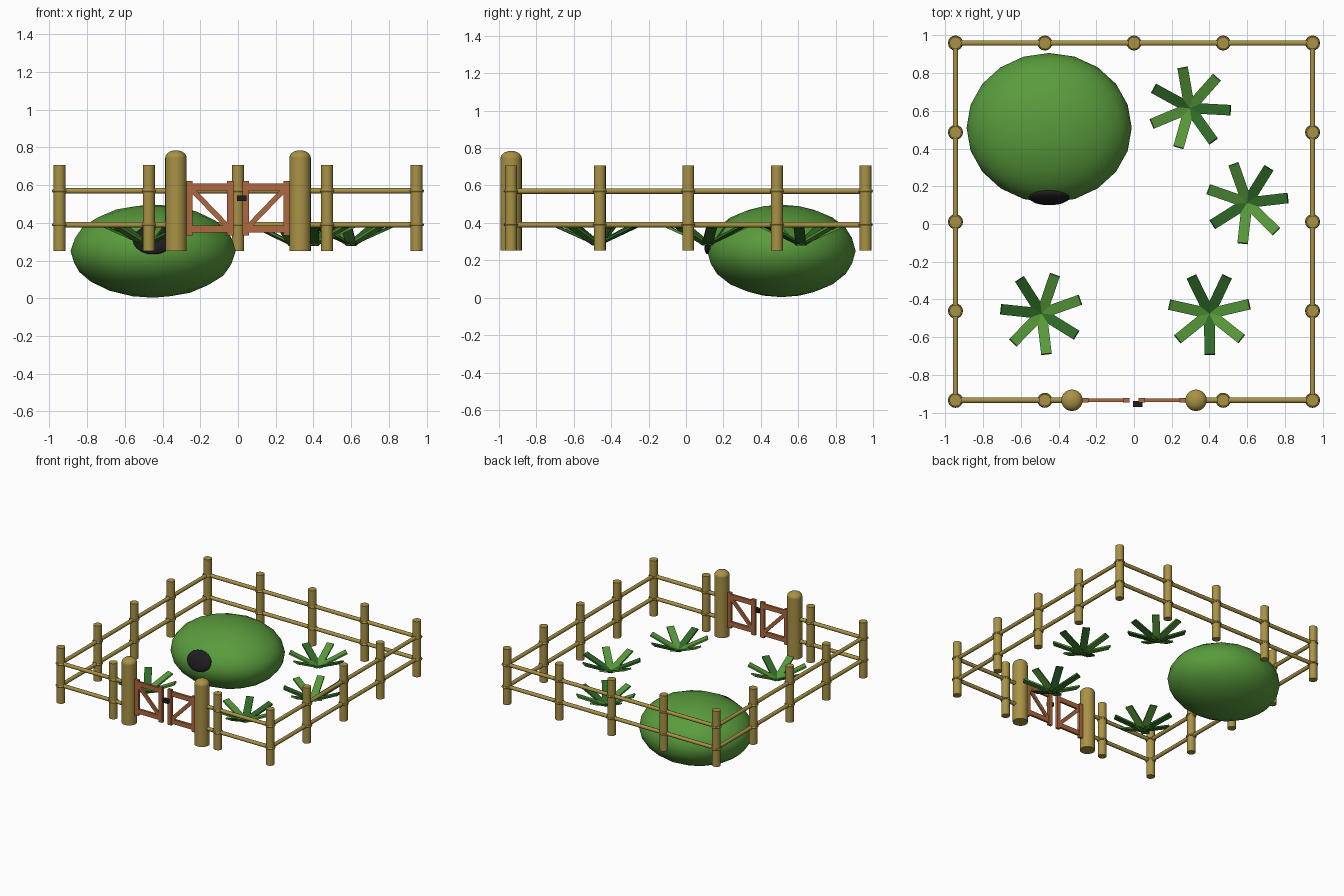
import bpy, math
from mathutils import Vector, Matrix

if "Cube" in bpy.data.objects:
    bpy.data.objects.remove(bpy.data.objects["Cube"])


def material(name, rgb):
    m = bpy.data.materials.new(name)
    m.diffuse_color = (*rgb, 1)
    m.use_nodes = True
    m.node_tree.nodes["Principled BSDF"].inputs["Base Color"].default_value = m.diffuse_color
    return m


WOOD = material("khaki wood", (0.40, 0.29, 0.06))
GATE = material("orange brown wood", (0.42, 0.14, 0.05))
BUSH = material("bush green", (0.10, 0.33, 0.045))
LIGHT = material("light leaf green", (0.095, 0.32, 0.042))
DARK = material("dark leaf green", (0.028, 0.145, 0.02))
BLACK = material("near black", (0.013, 0.013, 0.015))


def finish(name, mat, smooth=True):
    o = bpy.context.object
    o.name = name
    o.data.materials.append(mat)
    if smooth:
        bpy.ops.object.shade_smooth_by_angle(angle=math.radians(40))
    return o


def rod(name, a, b, r, mat, sides=16):
    a, b = Vector(a), Vector(b)
    d = b - a
    bpy.ops.mesh.primitive_cylinder_add(vertices=sides, radius=r, depth=d.length, location=(a + b) / 2,
                                        rotation=d.to_track_quat('Z', 'Y').to_euler())
    return finish(name, mat)


def box(name, center, size, mat, rot=(0, 0, 0)):
    bpy.ops.mesh.primitive_cube_add(size=1, location=center, rotation=rot)
    bpy.context.object.scale = size
    return finish(name, mat, False)


X, Y0, Y1 = 0.947, -0.935, 0.96      # fence lines
BASE, TOP = 0.252, 0.706
RAILS = (0.39, 0.57)
GATE_X = 0.329

# fence posts with a binding ring at each rail
steps = [i / 4 for i in range(5)]
spots = set()
for t in steps:
    x, y = round(-X + 2 * X * t, 3), round(Y0 + (Y1 - Y0) * t, 3)
    spots |= {(x, Y1), (-X, y), (X, y)}
    if t != 0.5:
        spots.add((x, Y0))
for x, y in sorted(spots):
    rod("fence_post", (x, y, BASE), (x, y, TOP), 0.032, WOOD)
    for z in RAILS:
        bpy.ops.mesh.primitive_torus_add(major_segments=16, minor_segments=6, location=(x, y, z),
                                         major_radius=0.031, minor_radius=0.009)
        finish("post_ring", WOOD)

# rails
for z in RAILS:
    rod("back_rail", (-X, Y1, z), (X, Y1, z), 0.015, WOOD, 10)
    for s in (-1, 1):
        rod("side_rail", (s * X, Y0, z), (s * X, Y1, z), 0.015, WOOD, 10)
        rod("front_rail", (s * X, Y0, z), (s * GATE_X, Y0, z), 0.015, WOOD, 10)

# gate posts with domed tops, and the two braced gate leaves
for s in (-1, 1):
    rod("gate_post", (s * GATE_X, Y0, BASE), (s * GATE_X, Y0, 0.745), 0.057, WOOD, 20)
    bpy.ops.mesh.primitive_uv_sphere_add(segments=20, ring_count=10, radius=1, location=(s * GATE_X, Y0, 0.745))
    bpy.context.object.scale = (0.057, 0.057, 0.04)
    finish("gate_post_dome", WOOD)
    for x in (0.041, 0.257):
        box("gate_stile", (s * x, Y0, 0.477), (0.034, 0.022, 0.29), GATE)
    for z in (0.367, 0.59):
        box("gate_bar", (s * 0.15, Y0, z), (0.2, 0.018, 0.038), GATE)
    a, b = Vector((0.05, 0, 0.375)), Vector((0.248, 0, 0.58))
    ang = math.atan2(b.z - a.z, b.x - a.x)
    box("gate_brace", (s * 0.149, Y0, 0.4775), ((b - a).length, 0.016, 0.028), GATE, (0, -s * ang, 0))
box("gate_latch", (0.02, -0.955, 0.53), (0.048, 0.032, 0.03), BLACK)

# bush shelter
bpy.ops.mesh.primitive_ico_sphere_add(subdivisions=3, radius=1, location=(-0.45, 0.51, 0.25))
bpy.context.object.scale = (0.438, 0.397, 0.247)
finish("bush", BUSH)

# dark entrance hole, tilted to lie on the bush
bpy.ops.mesh.primitive_uv_sphere_add(segments=20, ring_count=10, radius=1, location=(-0.45, 0.142, 0.31),
                                     rotation=(math.radians(-22), 0, 0))
bpy.context.object.scale = (0.108, 0.032, 0.082)
finish("bush_entrance", BLACK)

# ferns: seven rising flat leaves, every third one dark
SLOPE = math.radians(24)
for cx, cy, start in ((0.295, 0.615, -3), (0.6, 0.113, 58), (-0.49, -0.475, 174), (0.4, -0.475, 116)):
    for i in range(7):
        a = math.radians(start + i * 360 / 7)
        r = 0.109
        box("fern_leaf", (cx + r * math.cos(a), cy + r * math.sin(a), 0.332), (0.235, 0.056, 0.013),
            LIGHT if i % 3 else DARK, (0, -SLOPE, a))
